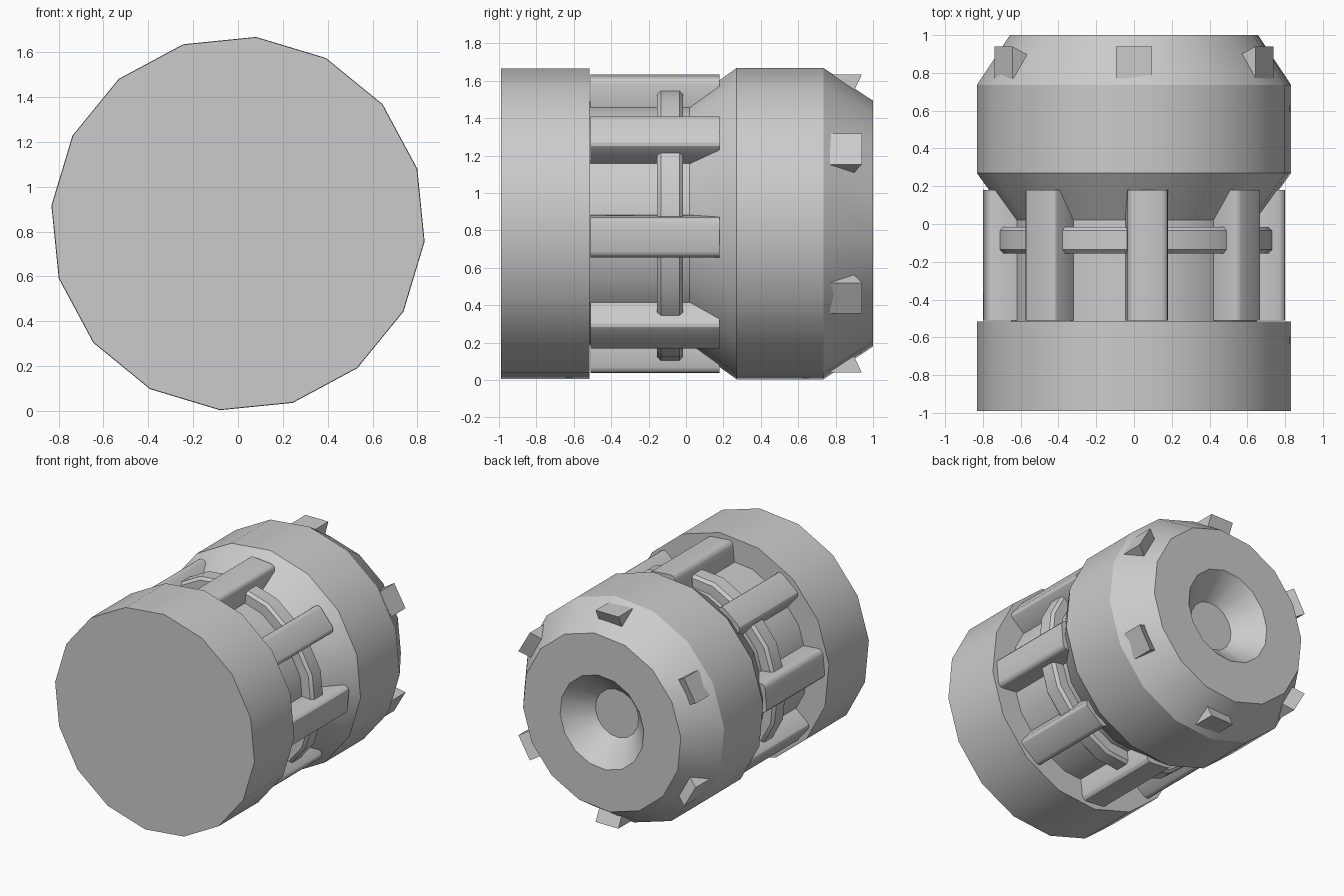
import bpy, bmesh, math
from mathutils import Matrix, Vector

if "Cube" in bpy.data.objects:
    bpy.data.objects.remove(bpy.data.objects["Cube"], do_unlink=True)

SIDES = 16
CENTRE_Z = 0.836
PHASE = math.radians(5.5)

grey = bpy.data.materials.new("plain grey")
grey.use_nodes = True
colour = (0.6, 0.6, 0.6, 1)
grey.diffuse_color = colour
grey.node_tree.nodes["Principled BSDF"].inputs["Base Color"].default_value = colour


def finish(bm, name):
    bmesh.ops.recalc_face_normals(bm, faces=bm.faces)
    mesh = bpy.data.meshes.new(name)
    bm.to_mesh(mesh)
    bm.free()
    mesh.materials.append(grey)
    obj = bpy.data.objects.new(name, mesh)
    bpy.context.collection.objects.link(obj)
    bpy.ops.object.select_all(action="DESELECT")
    obj.select_set(True)
    bpy.context.view_layer.objects.active = obj
    bpy.ops.object.shade_smooth_by_angle(angle=math.radians(30))
    return obj


def radial(r, y, angle, side=0):
    """Point at a radius and clock angle around the y axis."""
    s, c = math.sin(angle), math.cos(angle)
    return Vector((r * s + side * c, y, CENTRE_Z + r * c - side * s))


def lathe(name, profile, closed=False):
    """Spin (radius, y) points around the y axis; cap both ends unless closed."""
    bm = bmesh.new()
    rings = [[bm.verts.new(radial(r, y, PHASE + math.tau * i / SIDES))
              for i in range(SIDES)] for r, y in profile]
    pairs = list(zip(rings, rings[1:]))
    if closed:
        pairs.append((rings[-1], rings[0]))
    else:
        bm.faces.new(rings[0])
        bm.faces.new(rings[-1])
    for a, b in pairs:
        for i in range(SIDES):
            j = (i + 1) % SIDES
            bm.faces.new((a[i], a[j], b[j], b[i]))
    return finish(bm, name)


def radial_block(name, angle, section, width, bevel=0):
    """Extrude an (r, y) outline sideways, centred on a clock angle."""
    bm = bmesh.new()
    ends = [[bm.verts.new(radial(r, y, angle, s * width / 2)) for r, y in section]
            for s in (-1, 1)]
    for end in ends:
        bm.faces.new(end)
    n = len(section)
    for i in range(n):
        j = (i + 1) % n
        bm.faces.new((ends[0][i], ends[0][j], ends[1][j], ends[1][i]))
    if bevel:
        # round only the long edges
        long_edges = [e for e in bm.edges
                      if abs(e.verts[0].co.y - e.verts[1].co.y) > 0.3]
        bmesh.ops.bevel(bm, geom=long_edges, offset=bevel, segments=3,
                        profile=0.5, affect="EDGES")
    return finish(bm, name)


# Front drum
lathe("front_drum", [(0.834, -0.99), (0.834, -0.515)])

# Narrow core between the drum and the rear body
lathe("core", [(0.655, -0.53), (0.655, 0.05)])

# Rear body with tapered ends and a dished socket
lathe("rear_body", [(0.655, 0.02), (0.836, 0.27), (0.836, 0.735),
                    (0.66, 1.0), (0.35, 1.0), (0.18, 0.82)])

# Chamfered band around the core
lathe("core_band", [(0.63, -0.155), (0.725, -0.155), (0.745, -0.135),
                    (0.745, -0.035), (0.725, -0.015), (0.63, -0.015)], closed=True)

# Eight rounded bars across the core
bar = [(0.6, -0.51), (0.795, -0.51), (0.795, 0.18), (0.6, 0.18)]
for k in range(8):
    radial_block(f"bar_{k + 1}", PHASE + math.tau * k / 8, bar, 0.215, 0.035)

# Six tapered lugs on the rear cone
lug = [(0.797, 0.77), (0.797, 0.94), (0.64, 0.865), (0.64, 0.845)]
for k in range(6):
    radial_block(f"lug_{k + 1}", math.tau * k / 6, lug, 0.19)
